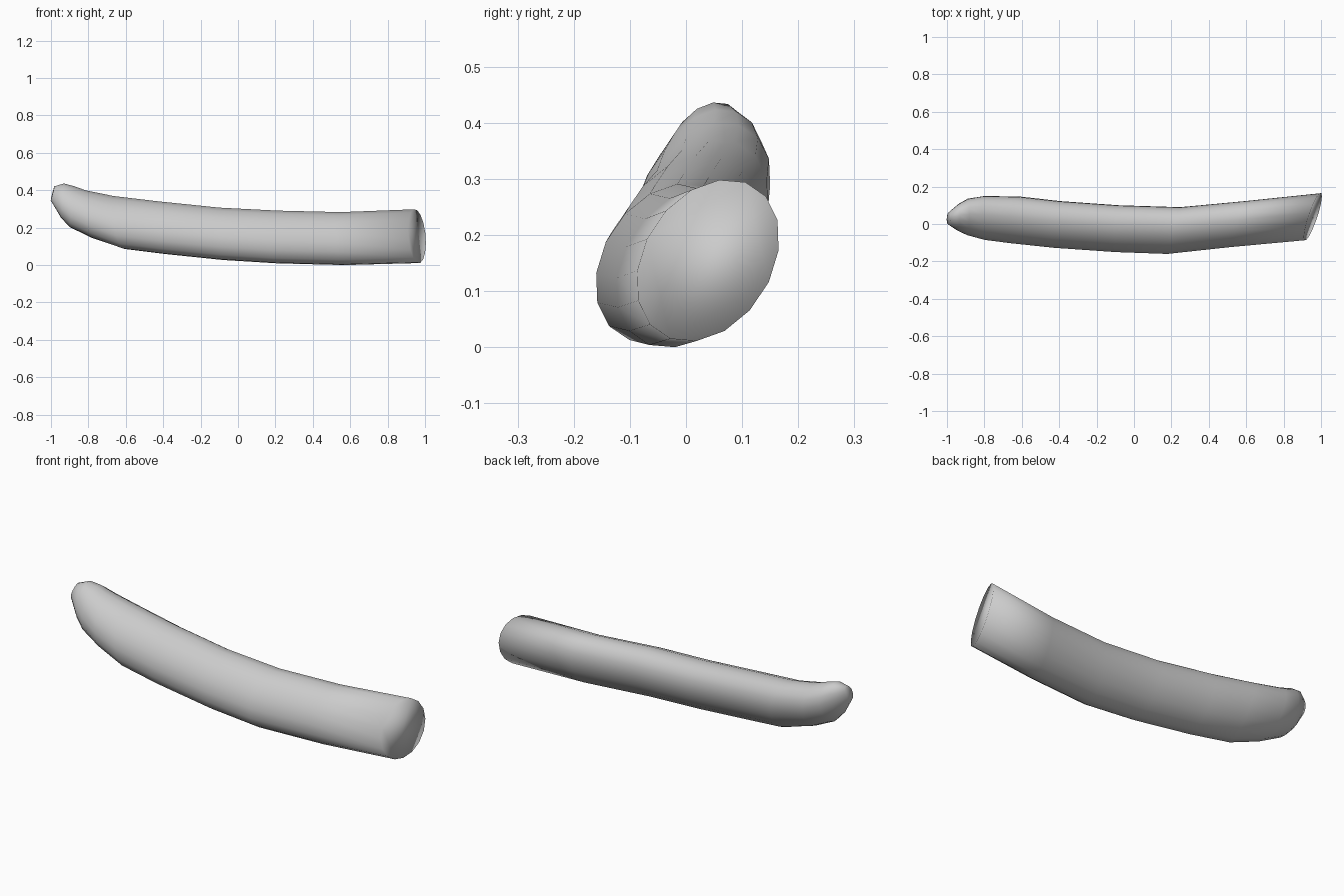
import bpy, bmesh, math
from mathutils import Vector

if "Cube" in bpy.data.objects:
    bpy.data.objects.remove(bpy.data.objects["Cube"])

SIDES = 16
# One ring per row: top x, bottom x, top z, bottom z, front x, back x, front y, back y
RINGS = [
    (0.940, 0.975, 0.302, 0.015, 0.910, 1.000, -0.087, 0.165),
    (0.550, 0.570, 0.287, 0.004, 0.520, 0.600, -0.123, 0.123),
    (0.210, 0.210, 0.295, 0.013, 0.180, 0.250, -0.160, 0.090),
    (-0.100, -0.080, 0.311, 0.031, -0.100, -0.080, -0.150, 0.100),
    (-0.430, -0.390, 0.345, 0.063, -0.430, -0.390, -0.127, 0.122),
    (-0.670, -0.610, 0.373, 0.090, -0.660, -0.600, -0.102, 0.146),
    (-0.810, -0.780, 0.403, 0.150, -0.800, -0.800, -0.085, 0.150),
    (-0.880, -0.900, 0.427, 0.207, -0.890, -0.890, -0.060, 0.135),
    (-0.930, -0.945, 0.440, 0.257, -0.940, -0.940, -0.037, 0.107),
    (-0.980, -1.000, 0.425, 0.350, -0.993, -0.993, -0.002, 0.062),
]


def ring_points(xt, xb, zt, zb, xf, xk, yf, yk):
    """Slanted ellipse spanned by an upright and a sideways half axis."""
    c = Vector(((xt + xb + xf + xk) / 4, (yf + yk) / 2, (zt + zb) / 2))
    size = (zt - zb) / 0.285
    up = Vector(((xt - xb) / 2, 0.02 * size, (zt - zb) / 2))
    side = Vector(((xk - xf) / 2, (yk - yf) / 2, 0.018 * size))
    for i in range(SIDES):
        a = 2 * math.pi * i / SIDES
        yield c + up * math.cos(a) + side * math.sin(a)


# Curved tube lofted through the rings, closed at both ends
bm = bmesh.new()
loops = [[bm.verts.new(p) for p in ring_points(*r)] for r in RINGS]
for a, b in zip(loops, loops[1:]):
    for i in range(SIDES):
        j = (i + 1) % SIDES
        bm.faces.new((a[i], a[j], b[j], b[i]))
bm.faces.new(loops[0])
bm.faces.new(loops[-1])
bmesh.ops.recalc_face_normals(bm, faces=bm.faces)
for f in bm.faces:
    f.smooth = True

# Rest the part on the ground
low = min(v.co.z for v in bm.verts)
bmesh.ops.translate(bm, verts=bm.verts, vec=(0, 0, -low))

mesh = bpy.data.meshes.new("curved_tube")
bm.to_mesh(mesh)
bm.free()
tube = bpy.data.objects.new("curved_tube", mesh)
bpy.context.collection.objects.link(tube)
